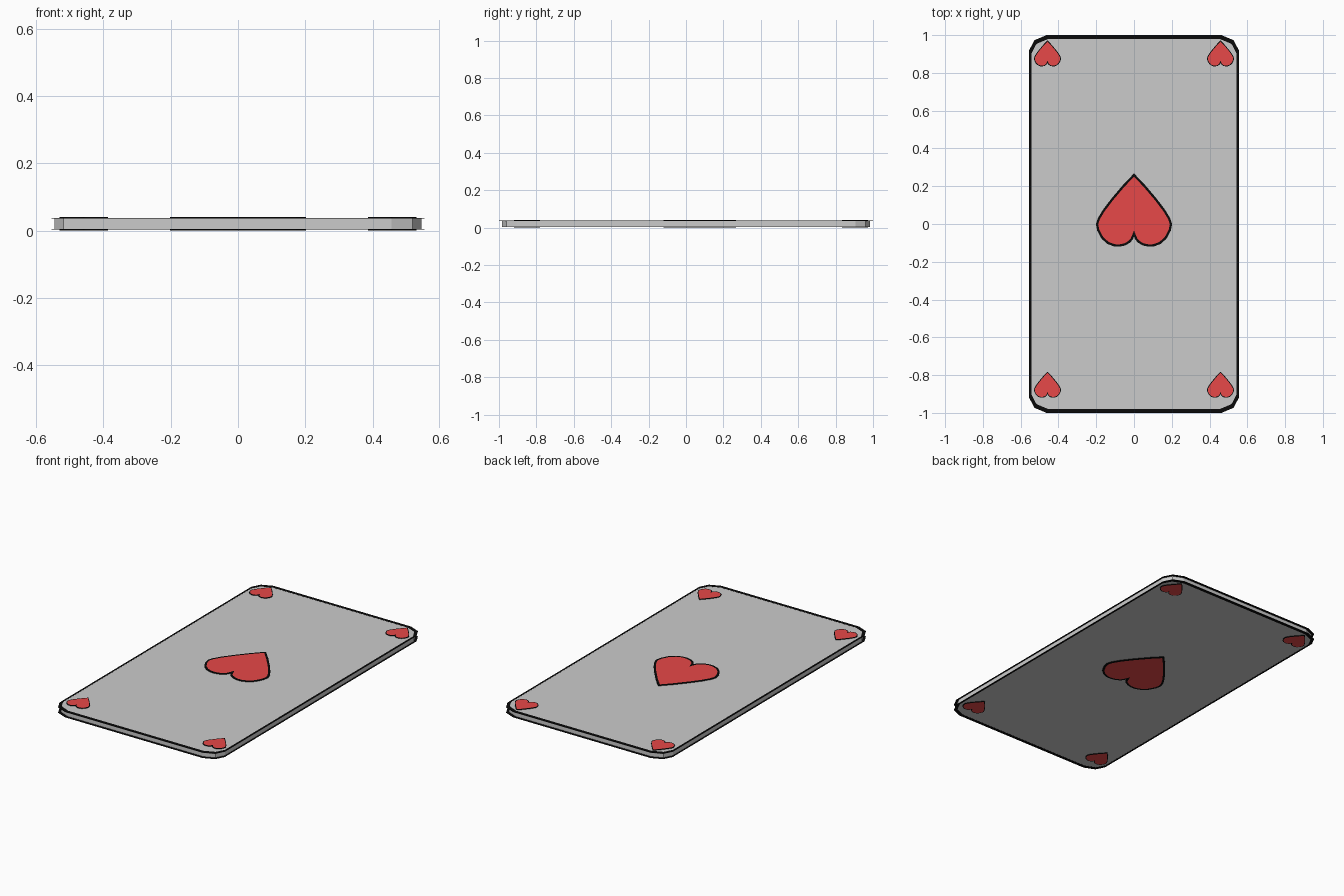
import bpy, bmesh

if "Cube" in bpy.data.objects:
    bpy.data.objects.remove(bpy.data.objects["Cube"])

MID, HALF, TOP = 0.02, 0.0165, 0.02   # card mid height, half thickness, heart surface offset


def material(name, color):
    m = bpy.data.materials.new(name)
    m.diffuse_color = (*color, 1)
    m.use_nodes = True
    m.node_tree.nodes["Principled BSDF"].inputs["Base Color"].default_value = m.diffuse_color
    return m


black = material("black_ink", (0.003, 0.003, 0.003))
red = material("red_ink", (0.8, 0.065, 0.065))


def finish(bm, name, mats=()):
    bmesh.ops.recalc_face_normals(bm, faces=bm.faces)
    mesh = bpy.data.meshes.new(name)
    bm.to_mesh(mesh)
    bm.free()
    for m in mats:
        mesh.materials.append(m)
    obj = bpy.data.objects.new(name, mesh)
    bpy.context.collection.objects.link(obj)
    return obj


# Rounded card outline, one quarter mirrored to all four corners
QUARTER = [(0.555, 0.92), (0.527, 0.973), (0.463, 1.0)]


def card_outline(sx, sy):
    q = [(x * sx, y * sy) for x, y in QUARTER]
    half = q + [(-x, y) for x, y in reversed(q)]
    return half + [(-x, -y) for x, y in half]


def prism(bm, pts, z0, z1):
    face = bm.faces.new([bm.verts.new((x, y, z0)) for x, y in pts])
    ext = bmesh.ops.extrude_face_region(bm, geom=[face])
    verts = [g for g in ext["geom"] if isinstance(g, bmesh.types.BMVert)]
    bmesh.ops.translate(bm, verts=verts, vec=(0, 0, z1 - z0))
    return next(g for g in ext["geom"] if isinstance(g, bmesh.types.BMFace))


# Card body
bm = bmesh.new()
prism(bm, card_outline(0.984, 0.985), MID - HALF, MID + HALF)
finish(bm, "card_body")


# Thin black rim that overhangs the card on each side
def rim(name, z0, z1):
    bm = bmesh.new()
    loops = [[bm.verts.new((x, y, z)) for x, y in card_outline(*s)]
             for s, z in (((1, 1), z0), ((1, 1), z1),
                          ((0.98, 0.98), z1), ((0.98, 0.98), z0))]
    n = len(loops[0])
    for k in range(4):
        a, b = loops[k], loops[(k + 1) % 4]
        for i in range(n):
            j = (i + 1) % n
            bm.faces.new((a[i], a[j], b[j], b[i]))
    finish(bm, name, [black])


rim("top_rim", MID + HALF - 0.001, MID + HALF + 0.0006)
rim("bottom_rim", MID - HALF - 0.0006, MID - HALF + 0.001)

# Half heart outline, from the tip round to the notch
HEART = [(0, .268), (.06, .205), (.12, .134), (.165, .075), (.192, .03),
         (.202, 0), (.195, -.035), (.172, -.078), (.14, -.106), (.105, -.119),
         (.075, -.12), (.045, -.113), (.02, -.098), (.007, -.083), (0, -.066)]


def heart(name, cx, cy, scale, side):
    pts = HEART + [(-x, y) for x, y in reversed(HEART[1:-1])]
    pts = [(cx + x * scale, cy + y * scale) for x, y in pts]
    bm = bmesh.new()
    cap = prism(bm, pts, MID + side * (HALF - 0.001), MID + side * TOP)
    bmesh.ops.recalc_face_normals(bm, faces=bm.faces)
    # black border around a red centre
    bmesh.ops.inset_region(bm, faces=[cap], thickness=0.012 * scale,
                           use_even_offset=True)
    cap.material_index = 1
    finish(bm, name, [black, red])


# Centre heart and four corner hearts on both sides
for side, label in ((1, "top"), (-1, "bottom")):
    heart(f"{label}_centre_heart", 0, 0, 1, side)
    for sx, xn in ((-1, "left"), (1, "right")):
        for sy, yn in ((-1, "front"), (1, "back")):
            heart(f"{label}_{yn}_{xn}_heart", sx * 0.458, sy * 0.877, 0.356, side)
